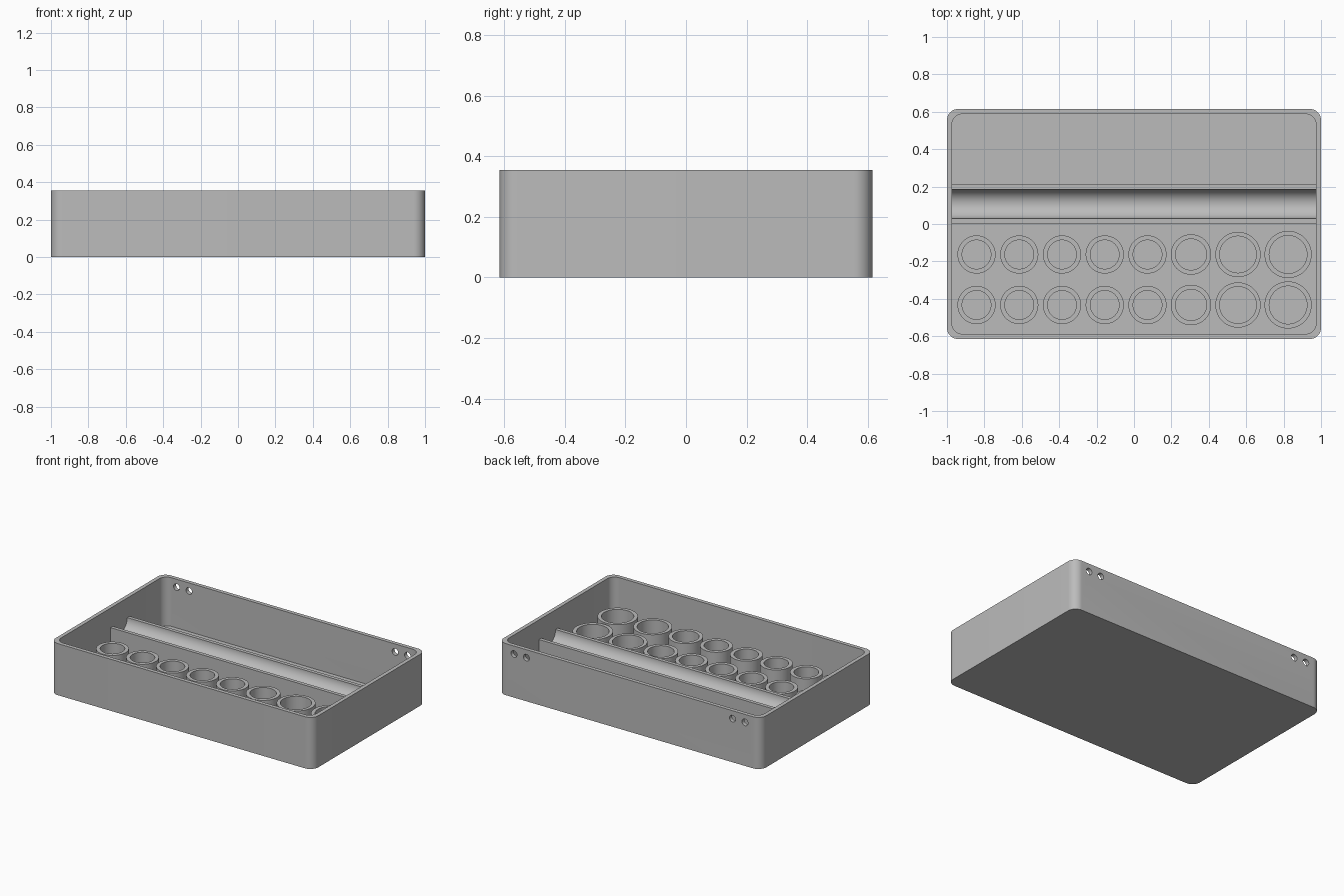
import bpy, bmesh, math

scene_cube = bpy.data.objects.get("Cube")
if scene_cube:
    bpy.data.objects.remove(scene_cube, do_unlink=True)

grey = bpy.data.materials.new("mid grey")
grey.use_nodes = True
colour = (0.5, 0.5, 0.5, 1)
grey.diffuse_color = colour
grey.node_tree.nodes["Principled BSDF"].inputs["Base Color"].default_value = colour

HALF_X, HALF_Y, HEIGHT = 1.0, 0.615, 0.355
WALL, FLOOR = 0.027, 0.02


def select_only(obj):
    bpy.ops.object.select_all(action="DESELECT")
    obj.select_set(True)
    bpy.context.view_layer.objects.active = obj


def smooth(obj):
    select_only(obj)
    bpy.ops.object.shade_smooth_by_angle(angle=math.radians(30))


def prism(name, points, offset):
    """Extrude a closed 3D outline by an offset vector."""
    bm = bmesh.new()
    face = bm.faces.new([bm.verts.new(p) for p in points])
    grown = bmesh.ops.extrude_face_region(bm, geom=[face])["geom"]
    bmesh.ops.translate(bm, vec=offset, verts=[g for g in grown if isinstance(g, bmesh.types.BMVert)])
    bmesh.ops.recalc_face_normals(bm, faces=bm.faces)
    mesh = bpy.data.meshes.new(name)
    bm.to_mesh(mesh)
    bm.free()
    mesh.materials.append(grey)
    obj = bpy.data.objects.new(name, mesh)
    bpy.context.collection.objects.link(obj)
    return obj


def rounded_outline(hx, hy, r, z, steps=12):
    points = []
    for quarter, (sx, sy) in enumerate([(1, 1), (-1, 1), (-1, -1), (1, -1)]):
        for i in range(steps + 1):
            a = (quarter + i / steps) * math.pi / 2
            points.append((sx * (hx - r) + r * math.cos(a), sy * (hy - r) + r * math.sin(a), z))
    return points


def circle(x, y, z, r, n, upright=False):
    angles = [2 * math.pi * i / n for i in range(n)]
    if upright:
        return [(x + r * math.cos(a), y, z + r * math.sin(a)) for a in angles]
    return [(x + r * math.cos(a), y + r * math.sin(a), z) for a in angles]


def cut(obj, cutters):
    for cutter in cutters:
        mod = obj.modifiers.new("cut", "BOOLEAN")
        mod.operation = "DIFFERENCE"
        mod.solver = "EXACT"
        mod.object = cutter
        select_only(obj)
        bpy.ops.object.modifier_apply(modifier=mod.name)
        bpy.data.objects.remove(cutter, do_unlink=True)


# Open tray with rounded corners and paired hanging holes in the back wall
tray = prism("tray", rounded_outline(HALF_X, HALF_Y, 0.06, 0), (0, 0, HEIGHT))
cutters = [prism("tray_cavity", rounded_outline(HALF_X - WALL, HALF_Y - WALL, 0.055, FLOOR), (0, 0, HEIGHT))]
for side in (-1, 1):
    for x in (0.785, 0.88):
        cutters.append(prism("hole_cutter", circle(side * x, HALF_Y - 0.1, 0.30, 0.023, 24, True), (0, 0.2, 0)))
for cutter in cutters:
    cutter.hide_render = True
cut(tray, cutters)
smooth(tray)

# Long rest with a half-round groove, running wall to wall
top, centre, radius, lip = 0.22, 0.107, 0.078, 0.025
x0 = -(HALF_X - WALL)
profile = [(centre - radius - lip, FLOOR), (centre - radius - lip, top)]
for i in range(33):
    a = math.pi * (1 + i / 32)
    profile.append((centre + radius * math.cos(a), top + radius * math.sin(a)))
profile += [(centre + radius + lip, top), (centre + radius + lip, FLOOR)]
smooth(prism("grooved_rest", [(x0, y, z) for y, z in profile], (-2 * x0, 0, 0)))

# Two rows of round cups: x position, outer radius, inner radius
cups = [(-0.842 + 0.2285 * i, 0.102, 0.077) for i in range(5)]
cups += [(0.305, 0.108, 0.083), (0.556, 0.121, 0.098), (0.824, 0.126, 0.101)]
CUP_TOP = 0.175
for row, y in (("back", -0.163), ("front", -0.433)):
    for number, (x, outer, inner) in enumerate(cups, 1):
        bm = bmesh.new()
        section = [(outer, FLOOR), (outer, CUP_TOP), (inner, CUP_TOP), (inner, FLOOR)]
        verts = [bm.verts.new((x + r, y, z)) for r, z in section]
        edges = [bm.edges.new(pair) for pair in zip(verts, verts[1:])]
        bmesh.ops.spin(bm, geom=verts + edges, cent=(x, y, 0), axis=(0, 0, 1),
                       angle=2 * math.pi, steps=48, use_merge=True)
        bmesh.ops.remove_doubles(bm, verts=bm.verts, dist=0.0001)
        bmesh.ops.recalc_face_normals(bm, faces=bm.faces)
        # An open shell may be wound inside out: the rim must face up
        rim = max(bm.faces, key=lambda f: f.calc_center_median().z)
        if rim.normal.z < 0:
            bmesh.ops.reverse_faces(bm, faces=bm.faces)
        mesh = bpy.data.meshes.new(f"{row}_cup_{number}")
        bm.to_mesh(mesh)
        bm.free()
        mesh.materials.append(grey)
        cup = bpy.data.objects.new(mesh.name, mesh)
        bpy.context.collection.objects.link(cup)
        smooth(cup)
